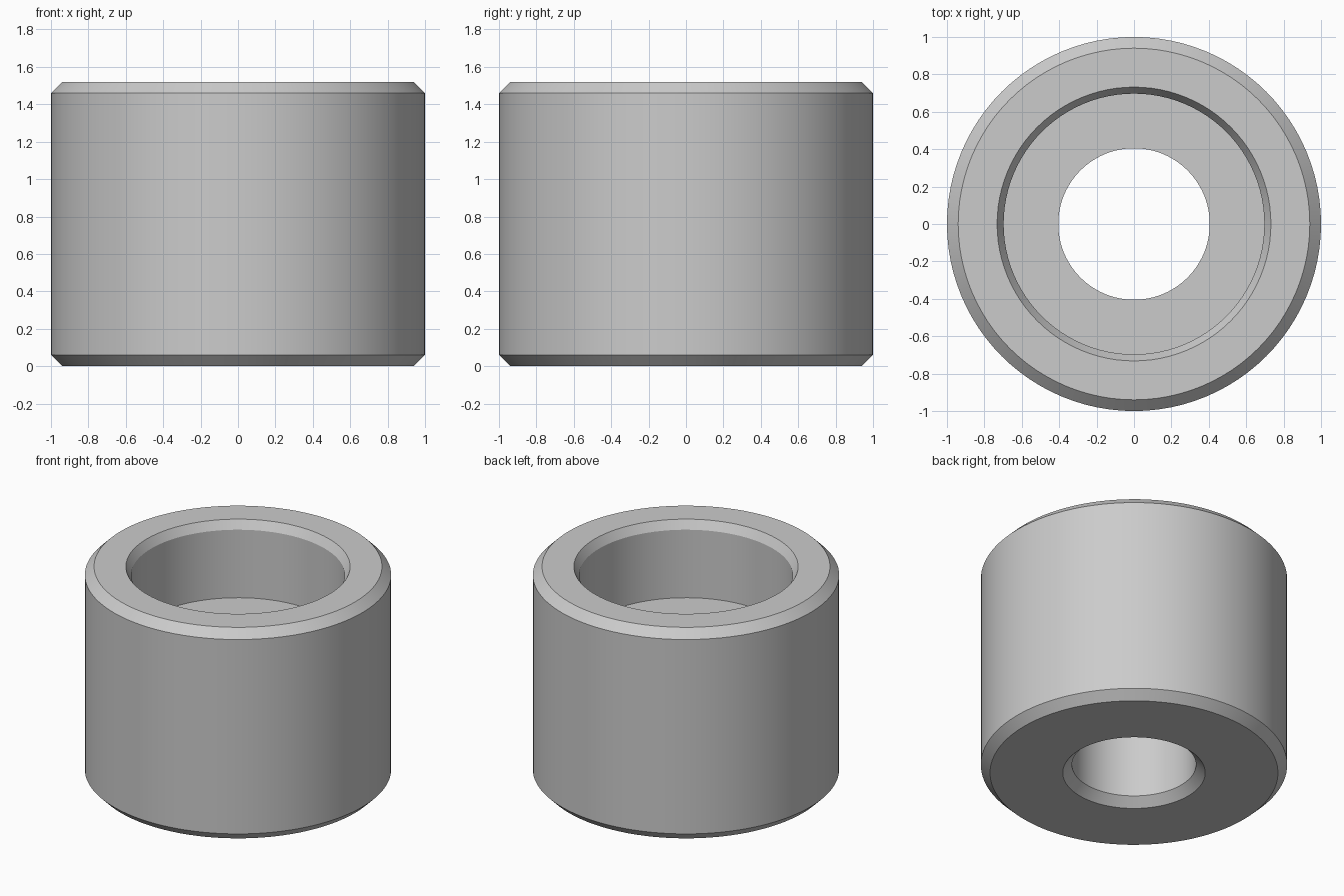
import bpy
import bmesh
import math

cube = bpy.data.objects.get("Cube")
if cube:
    bpy.data.objects.remove(cube, do_unlink=True)

SEGMENTS = 96
HEIGHT = 1.52
OUTER, BORE, HOLE = 1.0, 0.697, 0.405
FLOOR = 0.97          # height of the counterbore floor
CHAMFER = 0.06
BORE_FLARE = 0.035    # radial width of the steeper bore chamfer

# Plain grey material
grey = bpy.data.materials.new("plain_grey")
grey.use_nodes = True
colour = (0.6, 0.6, 0.6, 1)
grey.diffuse_color = colour
grey.node_tree.nodes["Principled BSDF"].inputs["Base Color"].default_value = colour

# Closed cross-section of the bushing: (radius, height)
profile = [
    (HOLE + CHAMFER, 0),
    (OUTER - CHAMFER, 0),
    (OUTER, CHAMFER),
    (OUTER, HEIGHT - CHAMFER),
    (OUTER - CHAMFER, HEIGHT),
    (BORE + BORE_FLARE, HEIGHT),
    (BORE, HEIGHT - CHAMFER),
    (BORE, FLOOR),
    (HOLE, FLOOR),
    (HOLE, CHAMFER),
]

# Revolve the section around the z axis
bm = bmesh.new()
verts = [bm.verts.new((r, 0, z)) for r, z in profile]
edges = [bm.edges.new((a, b)) for a, b in zip(verts, verts[1:] + verts[:1])]
bmesh.ops.spin(bm, geom=verts + edges, cent=(0, 0, 0), axis=(0, 0, 1),
               angle=math.tau, steps=SEGMENTS, use_duplicate=False)
bmesh.ops.remove_doubles(bm, verts=bm.verts[:], dist=0.0001)
bmesh.ops.recalc_face_normals(bm, faces=bm.faces[:])

mesh = bpy.data.meshes.new("counterbored_bushing")
bm.to_mesh(mesh)
bm.free()
mesh.materials.append(grey)
bushing = bpy.data.objects.new("counterbored_bushing", mesh)
bpy.context.collection.objects.link(bushing)

# Smooth round walls with crisp chamfer edges
bpy.ops.object.select_all(action='DESELECT')
bushing.select_set(True)
bpy.context.view_layer.objects.active = bushing
bpy.ops.object.shade_smooth_by_angle(angle=math.radians(20))
